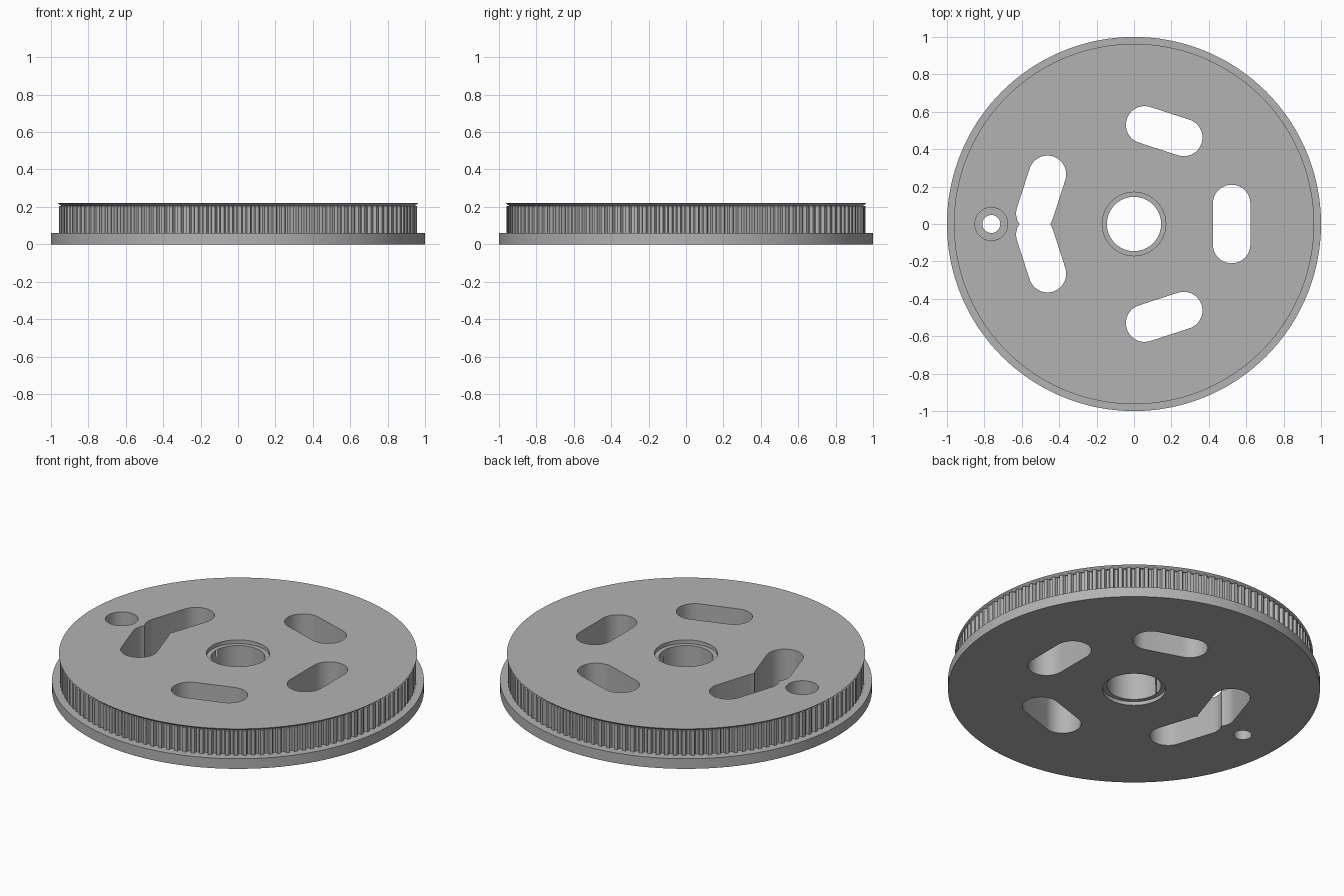
import bpy, bmesh
from math import cos, sin, pi, radians

cube = bpy.data.objects.get("Cube")
if cube:
    bpy.data.objects.remove(cube, do_unlink=True)

TEETH = 128
TIP, ROOT = 0.958, 0.938
HEIGHT = 0.22
# groove shape across one tooth pitch: (fraction of pitch, depth share)
GROOVE = [(0, 0), (0.2, 0), (0.4, 0), (0.45, 0.6), (0.55, 0.95),
          (0.7, 1), (0.85, 0.95), (0.95, 0.6)]

grey = bpy.data.materials.new("plain grey")
grey.use_nodes = True
colour = (0.45, 0.45, 0.45, 1)
grey.diffuse_color = colour
grey.node_tree.nodes["Principled BSDF"].inputs["Base Color"].default_value = colour


def stack(name, loops):
    """Closed solid from loops of 3D points with equal counts."""
    bm = bmesh.new()
    rings = [[bm.verts.new(p) for p in loop] for loop in loops]
    n = len(rings[0])
    for a, b in zip(rings, rings[1:]):
        for i in range(n):
            j = (i + 1) % n
            bm.faces.new((a[i], a[j], b[j], b[i]))
    bm.faces.new(rings[0][::-1])
    bm.faces.new(rings[-1])
    bmesh.ops.recalc_face_normals(bm, faces=bm.faces)
    mesh = bpy.data.meshes.new(name)
    bm.to_mesh(mesh)
    bm.free()
    mesh.materials.append(grey)
    obj = bpy.data.objects.new(name, mesh)
    bpy.context.collection.objects.link(obj)
    return obj


def rim_loop(z, radius=None):
    """Round loop, or toothed loop when no radius is given."""
    pts = []
    for t in range(TEETH):
        for f, d in GROOVE:
            a = 2 * pi * (t + f) / TEETH
            r = radius or TIP - (TIP - ROOT) * d
            pts.append((r * cos(a), r * sin(a), z))
    return pts


# flange, toothed rim and flared top lip in one solid
pulley = stack("toothed_pulley", [
    rim_loop(0, 1), rim_loop(0.06, 1), rim_loop(0.06), rim_loop(0.205),
    rim_loop(0.205, 0.945), rim_loop(HEIGHT, 0.963)])


def cut(tool):
    """Subtract a tool from the pulley, then discard it."""
    tool.hide_render = True
    mod = pulley.modifiers.new("cut", "BOOLEAN")
    mod.operation = "DIFFERENCE"
    mod.solver = "EXACT"
    mod.object = tool
    bpy.context.view_layer.objects.active = pulley
    bpy.ops.object.modifier_apply(modifier=mod.name)
    bpy.data.objects.remove(tool, do_unlink=True)


def prism(name, outline, low, high):
    return stack(name, [[(x, y, z) for x, y in outline] for z in (low, high)])


def circle(x, radius, n=64):
    return [(x + radius * cos(2 * pi * i / n), radius * sin(2 * pi * i / n))
            for i in range(n)]


def slot(angle, distance=0.522, half=0.11, radius=0.1, n=20):
    """Rounded slot lying across the radius at the given angle."""
    pts = []
    for side in (1, -1):
        for i in range(n + 1):
            a = pi * i / n + (0 if side > 0 else pi)
            pts.append((distance + radius * cos(a), side * half + radius * sin(a)))
    c, s = cos(radians(angle)), sin(radians(angle))
    return [(x * c - y * s, x * s + y * c) for x, y in pts]


# lightening slots, the last pair merging into one bent opening
for angle in (0, 72, -72, 162, -162):
    cut(prism("slot_cutter", slot(angle), -0.1, 0.4))

# centre bore with a shallow recess on both faces
cut(prism("bore_cutter", circle(0, 0.145), -0.1, 0.4))
cut(prism("top_recess_cutter", circle(0, 0.17), HEIGHT - 0.022, 0.4))
cut(prism("bottom_recess_cutter", circle(0, 0.17), -0.1, 0.022))

# counterbored screw hole
cut(prism("screw_cutter", circle(-0.763, 0.048), -0.1, 0.4))
cut(prism("screw_head_cutter", circle(-0.763, 0.088), 0.06, 0.4))

bpy.ops.object.select_all(action="DESELECT")
pulley.select_set(True)
bpy.context.view_layer.objects.active = pulley
bpy.ops.object.shade_smooth_by_angle(angle=radians(25))
